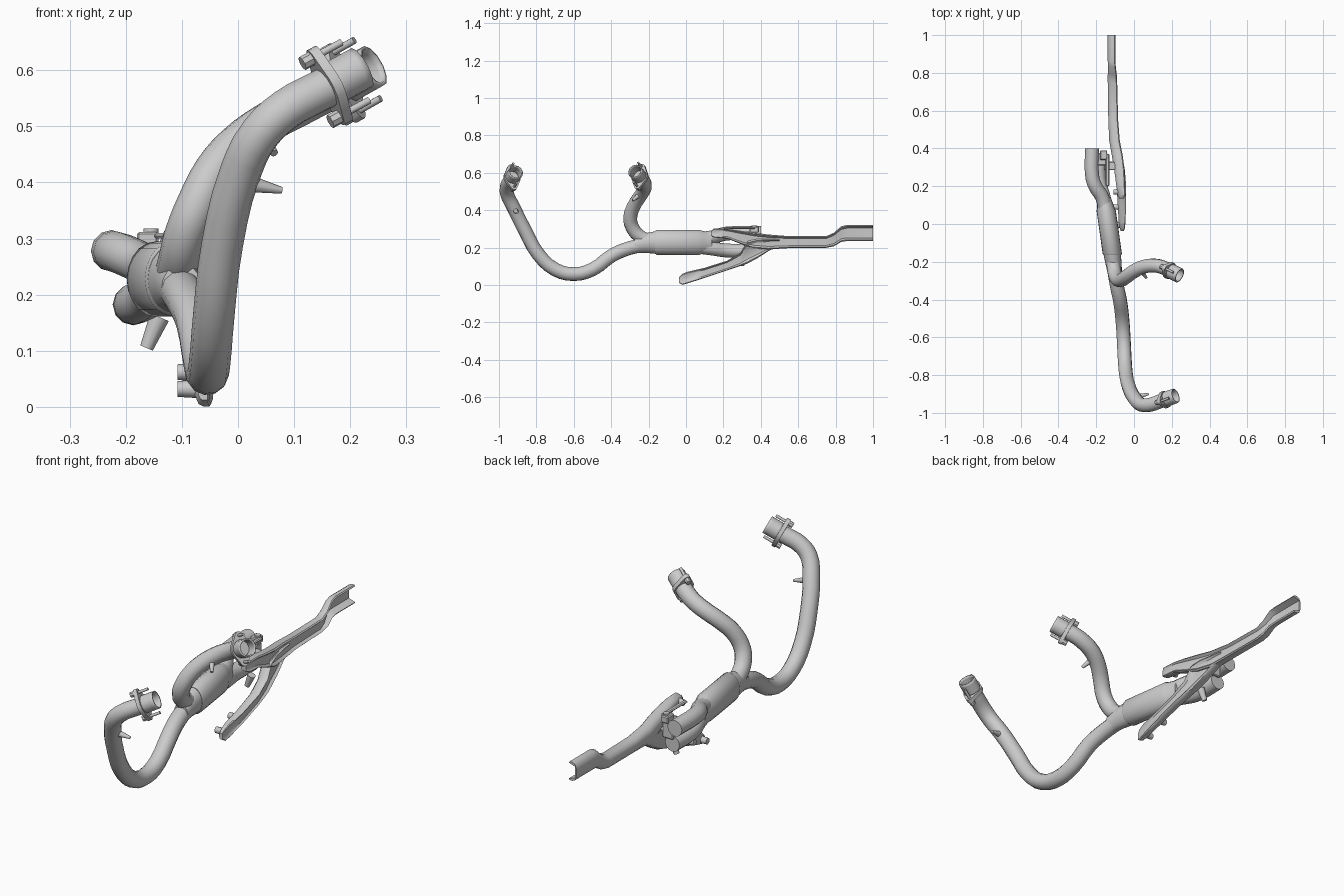
import bpy, bmesh, math
from mathutils import Vector

def finish(name, me, smooth=True):
    ob = bpy.data.objects.new(name, me)
    bpy.context.collection.objects.link(ob)
    bpy.ops.object.select_all(action='DESELECT')
    ob.select_set(True)
    bpy.context.view_layer.objects.active = ob
    if smooth:
        bpy.ops.object.shade_smooth_by_angle(angle=math.radians(40))
    return ob

def tube(name, pts, r, caps=False, wall=0.0):
    """Round pipe swept along a smooth path through pts."""
    cu = bpy.data.curves.new(name, 'CURVE')
    cu.dimensions = '3D'
    cu.bevel_depth, cu.bevel_resolution = r, 4
    cu.resolution_u, cu.use_fill_caps = 3, caps
    sp = cu.splines.new('BEZIER')
    sp.bezier_points.add(len(pts) - 1)
    for bp, p in zip(sp.bezier_points, pts):
        bp.co = p
        bp.handle_left_type = bp.handle_right_type = 'AUTO'
    tmp = bpy.data.objects.new(name, cu)
    bpy.context.collection.objects.link(tmp)
    bpy.context.view_layer.update()
    me = bpy.data.meshes.new_from_object(tmp.evaluated_get(bpy.context.evaluated_depsgraph_get()))
    bpy.data.objects.remove(tmp)
    ob = finish(name, me)
    if wall:
        m = ob.modifiers.new('wall', 'SOLIDIFY')
        m.thickness, m.offset = wall, 0
    return ob

def rod(name, a, b, r1, r2=None, sides=10):
    """Straight cylinder or cone from a to b."""
    a, b = Vector(a), Vector(b)
    bm = bmesh.new()
    bmesh.ops.create_cone(bm, cap_ends=True, segments=sides, radius1=r1,
                          radius2=r1 if r2 is None else r2, depth=(b - a).length)
    rot = (b - a).to_track_quat('Z', 'Y')
    for v in bm.verts:
        v.co = rot @ v.co + (a + b) / 2
    me = bpy.data.meshes.new(name)
    bm.to_mesh(me)
    bm.free()
    return finish(name, me)

def box(name, lo, hi):
    bm = bmesh.new()
    bmesh.ops.create_cube(bm, size=1)
    for v in bm.verts:
        v.co = [(l + h) / 2 + c * (h - l) for c, l, h in zip(v.co, lo, hi)]
    bmesh.ops.bevel(bm, geom=bm.edges[:], offset=0.004, segments=1, affect='EDGES')
    me = bpy.data.meshes.new(name)
    bm.to_mesh(me)
    bm.free()
    return finish(name, me, False)

def loft(name, sections, profile):
    """Sections (y, x, z, half width, half height, dish) along y."""
    bm = bmesh.new()
    rings = [[bm.verts.new((x + hx * (px - d * dish), y, z + hz * pz)) for px, pz, d in profile]
             for y, x, z, hx, hz, dish in sections]
    n = len(profile)
    for a, b in zip(rings, rings[1:]):
        for i in range(n):
            j = (i + 1) % n
            bm.faces.new((a[i], a[j], b[j], b[i]))
    bm.faces.new(rings[0])
    bm.faces.new(rings[-1])
    bmesh.ops.recalc_face_normals(bm, faces=bm.faces[:])
    me = bpy.data.meshes.new(name)
    bm.to_mesh(me)
    bm.free()
    return finish(name, me)

def port(prefix, c, d):
    """Two-bolt flange, sleeve ring, bolts and nuts around an inlet."""
    c, d = Vector(c), Vector(d).normalized()
    up = (Vector((0, 0, 1)) - d * d.z).normalized()
    side = d.cross(up)
    bm = bmesh.new()
    for off, r, n in ((0, 0.046, 16), (0.058, 0.017, 10), (-0.058, 0.017, 10)):
        for i in range(n):
            a = 2 * math.pi * i / n
            for t in (-0.009, 0.009):
                bm.verts.new(c + up * (off + r * math.sin(a)) + side * r * math.cos(a) + d * t)
    res = bmesh.ops.convex_hull(bm, input=bm.verts[:])
    bmesh.ops.delete(bm, geom=list({v for v in res['geom_interior'] + res['geom_unused']
                                    if isinstance(v, bmesh.types.BMVert)}), context='VERTS')
    # open the middle of the flange
    me = bpy.data.meshes.new(prefix + '_flange')
    bm.to_mesh(me)
    bm.free()
    finish(prefix + '_flange', me)
    tube(prefix + '_inlet_sleeve', [c + d * 0.005, c + d * 0.035, c + d * 0.068], 0.037, wall=0.006)
    for s, n in ((1, 'upper'), (-1, 'lower')):
        p = c + up * 0.058 * s
        rod(f'{prefix}_{n}_bolt', p - d * 0.02, p + d * 0.055, 0.0065)
        rod(f'{prefix}_{n}_nut', p - d * 0.028, p - d * 0.005, 0.013, sides=8)

# Header pipes with flanges and sensor bosses
tube('front_header_pipe', [
    (0.19, -0.919, 0.585), (0.14, -0.938, 0.56), (0.085, -0.957, 0.53), (0.04, -0.957, 0.488),
    (0.005, -0.925, 0.42), (-0.028, -0.86, 0.29), (-0.043, -0.79, 0.165), (-0.05, -0.70, 0.083),
    (-0.055, -0.60, 0.058), (-0.062, -0.50, 0.083), (-0.075, -0.40, 0.155),
    (-0.09, -0.33, 0.188), (-0.105, -0.24, 0.212), (-0.115, -0.16, 0.225)], 0.037)
port('front', (0.163, -0.93, 0.573), (0.83, 0.30, 0.45))
rod('front_sensor_boss', (0.01, -0.915, 0.40), (0.078, -0.90, 0.386), 0.017, 0.006)

tube('rear_header_pipe', [
    (0.21, -0.258, 0.587), (0.16, -0.232, 0.563), (0.11, -0.22, 0.537), (0.055, -0.225, 0.508),
    (0.0, -0.25, 0.468), (-0.042, -0.28, 0.42), (-0.073, -0.298, 0.36), (-0.093, -0.288, 0.31),
    (-0.105, -0.25, 0.262), (-0.112, -0.19, 0.235)], 0.037)
port('rear', (0.187, -0.246, 0.577), (0.80, -0.40, 0.45))
rod('rear_sensor_boss', (0.035, -0.24, 0.49), (0.065, -0.285, 0.452), 0.015, 0.007)

# Collector and oval catalyst can
oval = [(math.cos(a), math.sin(a), 0) for a in (math.tau * i / 20 for i in range(20))]
loft('collector', [(-0.275, -0.1, 0.212, 0.036, 0.042, 0), (-0.22, -0.107, 0.224, 0.042, 0.052, 0),
                   (-0.15, -0.117, 0.228, 0.047, 0.062, 0)], oval)
loft('catalyst_can', [(-0.165, -0.114, 0.228, 0.047, 0.061, 0), (-0.157, -0.115, 0.228, 0.051, 0.067, 0),
                      (0.07, -0.147, 0.228, 0.051, 0.067, 0), (0.085, -0.149, 0.228, 0.046, 0.062, 0),
                      (0.14, -0.16, 0.225, 0.038, 0.055, 0)], oval)

# Twin outlet pipes
tube('upper_outlet_pipe', [(-0.148, 0.06, 0.245), (-0.168, 0.14, 0.255), (-0.205, 0.2, 0.272),
                           (-0.221, 0.25, 0.277), (-0.222, 0.40, 0.277)], 0.037, caps=True)
tube('lower_outlet_pipe', [(-0.148, 0.06, 0.205), (-0.160, 0.14, 0.195), (-0.178, 0.2, 0.186),
                           (-0.185, 0.25, 0.183), (-0.185, 0.365, 0.183)], 0.037, caps=True)

# Forked side hanger: dished D section
dee = [(1, -.85, 0), (1, -.6, 1), (1, .6, 1), (1, .85, 0), (.8, 1, 0), (0, 1, 0), (-.6, .85, 0),
       (-1, .4, 0), (-1, -.4, 0), (-.6, -.85, 0), (0, -1, 0), (.8, -1, 0)]
loft('hanger_upper_arm_and_tail', [
    (0.135, -0.066, 0.276, 0.012, 0.014, 0), (0.15, -0.066, 0.278, 0.02, 0.024, 0.2),
    (0.22, -0.072, 0.274, 0.024, 0.026, 0.3), (0.29, -0.078, 0.255, 0.027, 0.035, 0.4),
    (0.36, -0.088, 0.238, 0.029, 0.042, 0.4), (0.44, -0.103, 0.230, 0.028, 0.040, 0.4),
    (0.55, -0.110, 0.229, 0.026, 0.032, 0.5), (0.75, -0.114, 0.230, 0.025, 0.031, 0.5),
    (0.79, -0.115, 0.243, 0.024, 0.036, 0.8), (0.83, -0.117, 0.272, 0.021, 0.042, 1.3),
    (0.86, -0.119, 0.278, 0.02, 0.043, 1.6), (1.0, -0.119, 0.278, 0.02, 0.043, 1.6)], dee)
loft('hanger_lower_arm', [
    (-0.038, -0.062, 0.026, 0.008, 0.014, 0), (-0.02, -0.062, 0.030, 0.014, 0.029, 0.2),
    (0.01, -0.063, 0.040, 0.018, 0.031, 0.3), (0.10, -0.064, 0.065, 0.022, 0.027, 0.3),
    (0.22, -0.068, 0.104, 0.025, 0.026, 0.3), (0.29, -0.076, 0.137, 0.027, 0.036, 0.4),
    (0.33, -0.084, 0.175, 0.028, 0.060, 0.4), (0.38, -0.092, 0.194, 0.028, 0.052, 0.4),
    (0.45, -0.104, 0.216, 0.026, 0.029, 0.4), (0.50, -0.107, 0.222, 0.023, 0.022, 0.4)], dee)

# Hanger bosses
for n, y, z in (('front_foot_boss', -0.005, 0.032), ('rear_foot_boss', 0.09, 0.062), ('arm_boss', 0.17, 0.277)):
    rod(n, (-0.06, y, z), (-0.108, y, z), 0.017, 0.014)

# Clamp bracket tying outlets to hanger
box('clamp_block', (-0.195, 0.31, 0.205), (-0.14, 0.375, 0.285))
box('clamp_top_lug', (-0.18, 0.34, 0.28), (-0.142, 0.39, 0.312))
box('clamp_crossbar', (-0.16, 0.285, 0.255), (-0.085, 0.33, 0.275))
box('hanger_top_strap', (-0.15, 0.20, 0.300), (-0.13, 0.37, 0.310))
rod('clamp_upper_stud', (-0.155, 0.365, 0.285), (-0.155, 0.365, 0.318), 0.014)
rod('clamp_lower_stud', (-0.14, 0.30, 0.16), (-0.163, 0.30, 0.105), 0.018, 0.012)
